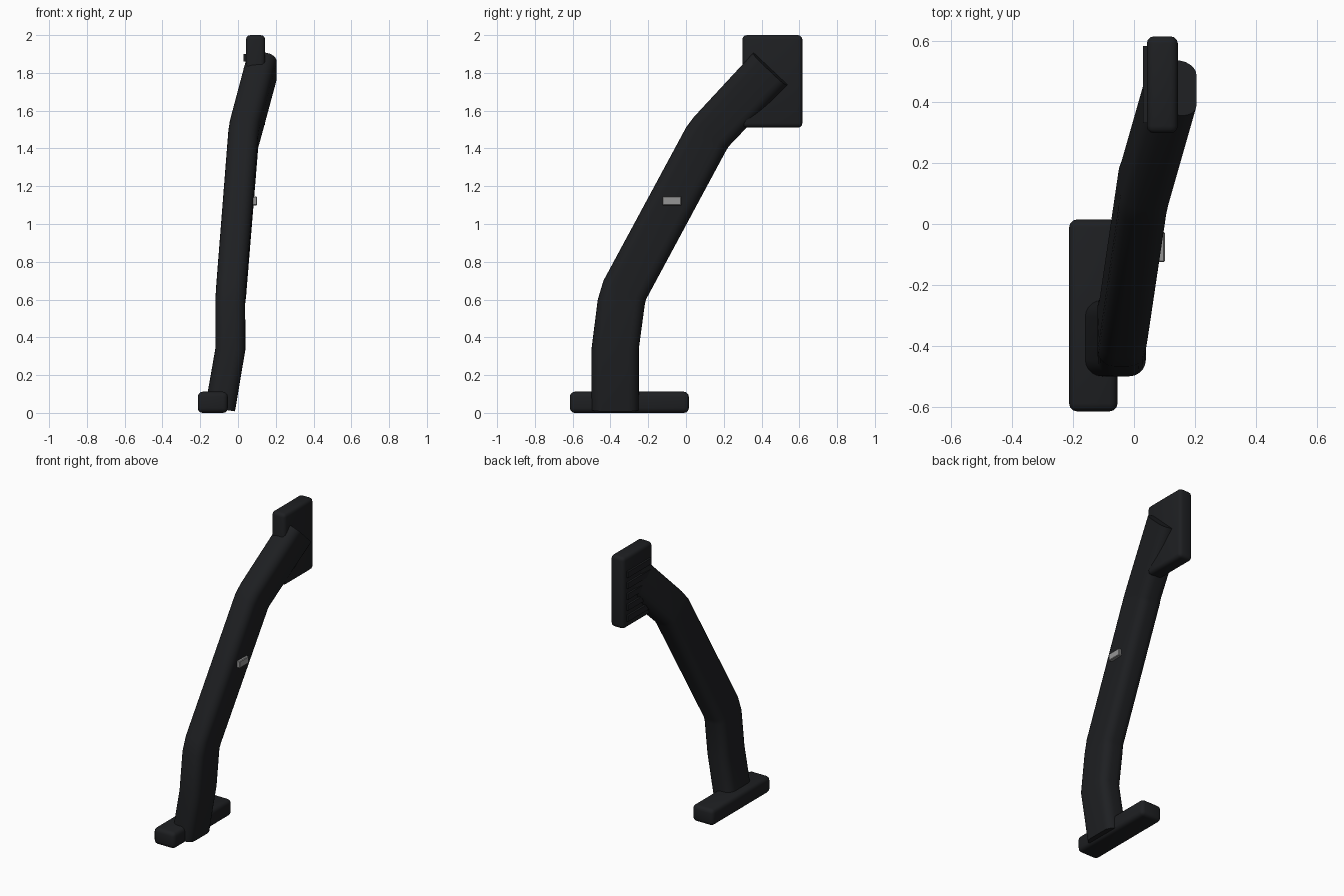
import bpy, bmesh, math
from mathutils import Vector

if "Cube" in bpy.data.objects:
    bpy.data.objects.remove(bpy.data.objects["Cube"])


def material(name, col):
    m = bpy.data.materials.new(name)
    m.diffuse_color = (*col, 1)
    m.use_nodes = True
    m.node_tree.nodes["Principled BSDF"].inputs["Base Color"].default_value = m.diffuse_color
    return m


BLACK = material("black_plastic", (0.013, 0.014, 0.016))
GREY = material("grey_metal", (0.3, 0.3, 0.3))


def finish(name, bm, mat):
    bmesh.ops.recalc_face_normals(bm, faces=bm.faces)
    me = bpy.data.meshes.new(name)
    bm.to_mesh(me)
    bm.free()
    ob = bpy.data.objects.new(name, me)
    bpy.context.collection.objects.link(ob)
    me.materials.append(mat)
    bpy.ops.object.select_all(action='DESELECT')
    bpy.context.view_layer.objects.active = ob
    ob.select_set(True)
    bpy.ops.object.shade_smooth_by_angle(angle=math.radians(35))
    return ob


def box(name, lo, hi, mat, bevel=0.0, segments=3):
    lo, hi = Vector(lo), Vector(hi)
    bm = bmesh.new()
    bmesh.ops.create_cube(bm, size=1)
    for v in bm.verts:
        v.co = (lo + hi) / 2 + v.co * (hi - lo)
    if bevel:
        bmesh.ops.bevel(bm, geom=bm.edges[:], offset=bevel, segments=segments,
                        profile=0.5, affect='EDGES')
    return finish(name, bm, mat)


def rounded_rect(w, h, r, n=5):
    pts = []
    for k, (sx, sy) in enumerate(((1, 1), (-1, 1), (-1, -1), (1, -1))):
        for i in range(n + 1):
            a = math.pi / 2 * (k + i / n)
            pts.append((sx * (w / 2 - r) + r * math.cos(a),
                        sy * (h / 2 - r) + r * math.sin(a)))
    return pts


# Bent arm: each station gives centre x, rear edge (y, z), front edge (y, z), side tilt
stations = [
    (-0.095, (-0.50, 0.02), (-0.25, 0.02), -0.15),
    (-0.040, (-0.50, 0.34), (-0.25, 0.34), -0.07),
    (-0.041, (-0.467, 0.60), (-0.218, 0.575), -0.03),
    (-0.036, (-0.437, 0.70), (-0.212, 0.60), -0.04),
    (0.028, (0.000, 1.51), (0.213, 1.39), -0.18),
    (0.036, (0.045, 1.57), (0.225, 1.41), -0.22),
    (0.126, (0.36, 1.91), (0.54, 1.74), -0.2),
]
bm = bmesh.new()
rings = []
for cx, a, b, tilt in stations:
    a, b = Vector((cx, *a)), Vector((cx, *b))
    axis = (b - a).normalized()
    along = Vector((0, -axis.z, axis.y))
    rings.append([bm.verts.new((a + b) / 2 + Vector((u, 0, 0)) + axis * v + along * u * tilt)
                  for u, v in rounded_rect(0.158, (b - a).length, 0.055)])
for r0, r1 in zip(rings, rings[1:]):
    for i in range(len(r0)):
        j = (i + 1) % len(r0)
        bm.faces.new((r0[i], r0[j], r1[j], r1[i]))
bm.faces.new(rings[0])
bm.faces.new(rings[-1])
finish("pedal_arm", bm, BLACK)

# Foot bar and upper pad
box("foot_bar", (-0.213, -0.615, 0), (-0.054, 0.015, 0.112), BLACK, 0.026)
box("upper_pad", (0.042, 0.298, 1.51), (0.144, 0.616, 2.0), BLACK, 0.024)

# Grip ridges on the left face of the pad
for i in range(5):
    z = 1.88 - i * 0.075
    box(f"grip_ridge_{i + 1}", (0.029, 0.332, z - 0.02), (0.06, 0.585, z + 0.02), BLACK)

# Small stop block on the right side of the arm
box("stop_block", (0.03, -0.125, 1.098), (0.101, -0.025, 1.146), GREY, 0.004, 1)
